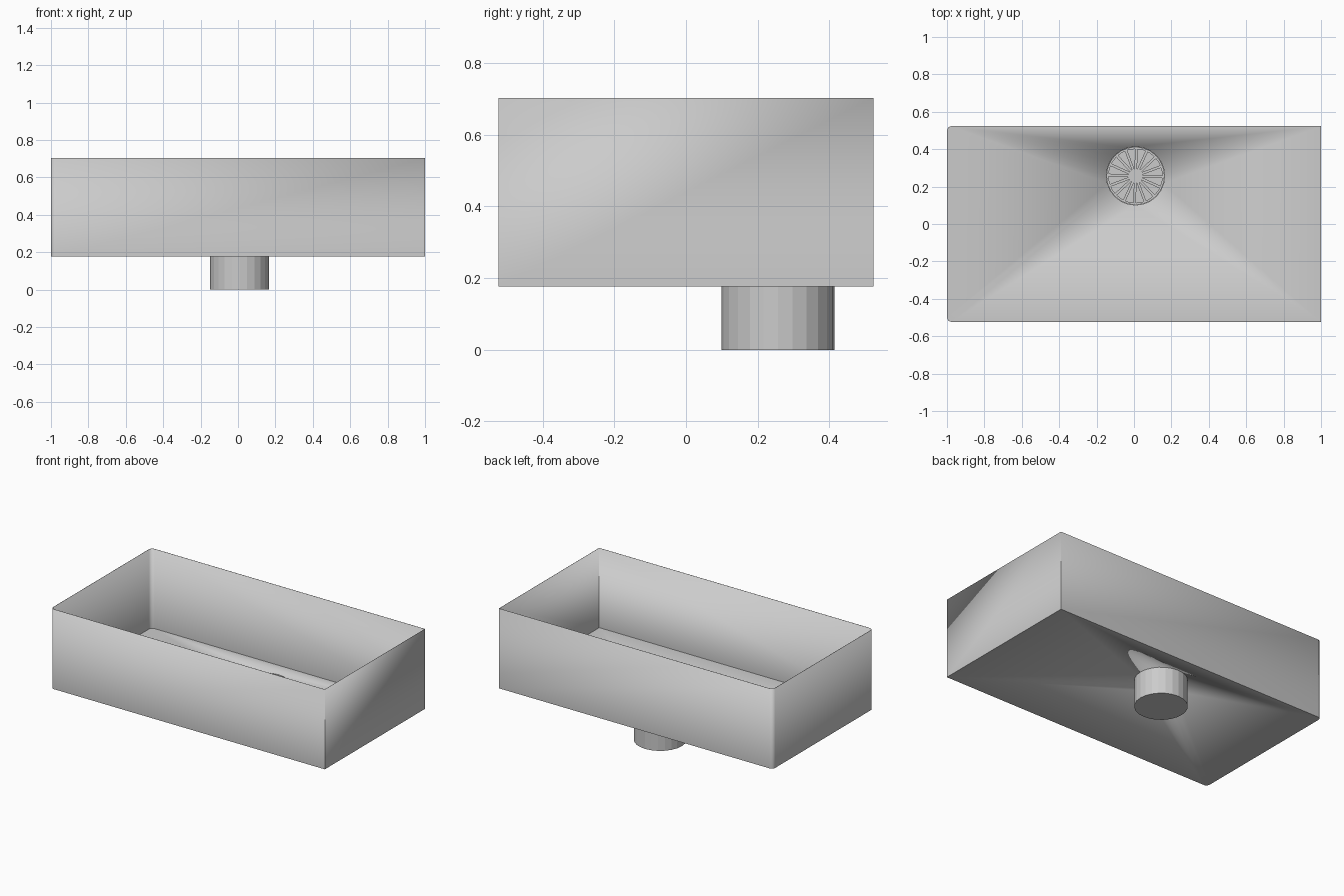
import bpy, bmesh
from math import sin, cos, pi, radians
from mathutils import Matrix, Vector

cube = bpy.data.objects.get("Cube")
if cube:
    bpy.data.objects.remove(cube, do_unlink=True)

HALF_X, HALF_Y = 1.0, 0.523
FLOOR, TOP = 0.176, 0.703
CORNER = 0.025
DRAIN = Vector((0.008, 0.257, 0))
RADIUS, SIDES, SPOKES = 0.158, 24, 16

steel = bpy.data.materials.new("light_grey_steel")
steel.use_nodes = True
colour = (0.6, 0.6, 0.6, 1)
steel.diffuse_color = colour
steel.node_tree.nodes["Principled BSDF"].inputs["Base Color"].default_value = colour


def make_object(name, bm, thickness=0):
    mesh = bpy.data.meshes.new(name)
    bm.to_mesh(mesh)
    bm.free()
    mesh.materials.append(steel)
    obj = bpy.data.objects.new(name, mesh)
    bpy.context.collection.objects.link(obj)
    if thickness:
        shell = obj.modifiers.new("sheet", 'SOLIDIFY')
        shell.thickness = thickness
        shell.offset = -1
    return obj


def circle(radius, z):
    return [DRAIN + Vector((radius * cos(2 * pi * i / SIDES),
                            radius * sin(2 * pi * i / SIDES), z)) for i in range(SIDES)]


def loop(bm, points):
    verts = [bm.verts.new(p) for p in points]
    edges = [bm.edges.new((verts[i - 1], verts[i])) for i in range(len(verts))]
    return verts, edges


def band(bm, low, high):
    n = len(low)
    for i in range(n):
        j = (i + 1) % n
        bm.faces.new((low[i], low[j], high[j], high[i]))


# Basin: square corners on one end, rounded ones on the other
outline = [(HALF_X, -HALF_Y), (HALF_X, HALF_Y)]
for side, start in ((1, 90), (-1, 180)):
    for k in range(7):
        a = radians(start + 15 * k)
        outline.append((-HALF_X + CORNER + CORNER * cos(a),
                        side * (HALF_Y - CORNER) + CORNER * sin(a)))
bm = bmesh.new()
low, low_edges = loop(bm, [(x, y, FLOOR) for x, y in outline])
high, _ = loop(bm, [(x, y, TOP) for x, y in outline])
band(bm, low, high)
_, hole_edges = loop(bm, circle(RADIUS - 0.002, FLOOR))
bmesh.ops.triangle_fill(bm, use_beauty=True, edges=low_edges + hole_edges,
                        normal=(0, 0, -1))
for f in bm.faces:
    f.normal_update()
    if abs(f.normal.z) > 0.5 and f.normal.z > 0:
        f.normal_flip()
basin = make_object("basin", bm, 0.002)
bpy.context.view_layer.objects.active = basin
basin.select_set(True)
bpy.ops.object.shade_smooth_by_angle(angle=radians(30))
basin.select_set(False)

# Drain cup below the floor, with a closed bottom
bm = bmesh.new()
low, _ = loop(bm, circle(RADIUS, 0))
high, _ = loop(bm, circle(RADIUS, FLOOR))
band(bm, low, high)
bm.faces.new(list(reversed(low)))
make_object("drain_cup", bm, 0.002)

# Strainer ring in the mouth of the cup
bm = bmesh.new()
rings = [loop(bm, circle(r, z))[0] for r, z in
         ((RADIUS - 0.003, FLOOR - 0.012), (RADIUS - 0.003, FLOOR),
          (RADIUS - 0.014, FLOOR), (RADIUS - 0.014, FLOOR - 0.012))]
for i in range(4):
    band(bm, rings[i], rings[(i + 1) % 4])
bmesh.ops.recalc_face_normals(bm, faces=bm.faces)
make_object("strainer_ring", bm)

# Strainer spokes radiating from a small hub
bm = bmesh.new()
length = RADIUS - 0.01
for i in range(SPOKES):
    turn = Matrix.Rotation(2 * pi * i / SPOKES - radians(2), 4, 'Z')
    place = Matrix.Translation(DRAIN + Vector((0, 0, FLOOR - 0.007)))
    shift = Matrix.Translation((length / 2, 0, 0))
    bmesh.ops.create_cube(bm, size=1, matrix=place @ turn @ shift
                          @ Matrix.Diagonal((length, 0.014, 0.012, 1)))
make_object("strainer_spokes", bm)

bm = bmesh.new()
bmesh.ops.create_cone(bm, cap_ends=True, segments=12, radius1=0.012, radius2=0.012,
                      depth=0.014,
                      matrix=Matrix.Translation(DRAIN + Vector((0, 0, FLOOR - 0.007))))
make_object("strainer_hub", bm)
